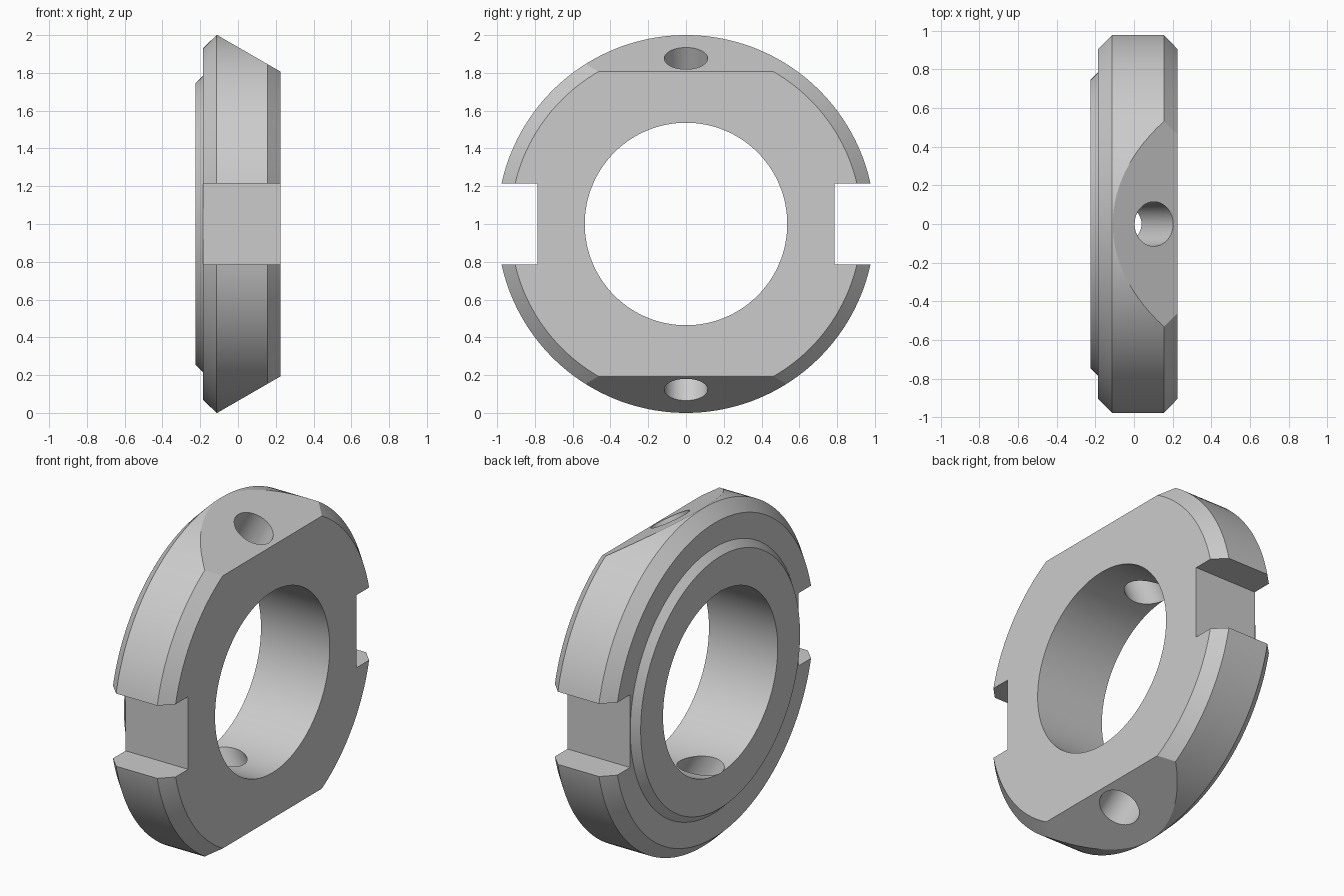
import bpy, bmesh, math
from mathutils import Matrix, Vector

old = bpy.data.objects.get("Cube")
if old:
    bpy.data.objects.remove(old, do_unlink=True)

SEGMENTS = 160
CENTRE = Vector((0, 0, 1))
TILT = math.radians(30)

steel = bpy.data.materials.new("plain_grey")
steel.use_nodes = True
grey = (0.6, 0.6, 0.6, 1)
steel.diffuse_color = grey
steel.node_tree.nodes["Principled BSDF"].inputs["Base Color"].default_value = grey


def make_object(name, bm):
    bmesh.ops.recalc_face_normals(bm, faces=bm.faces)
    mesh = bpy.data.meshes.new(name)
    bm.to_mesh(mesh)
    bm.free()
    mesh.materials.append(steel)
    obj = bpy.data.objects.new(name, mesh)
    bpy.context.collection.objects.link(obj)
    return obj


def box(name, size, matrix):
    bm = bmesh.new()
    bmesh.ops.create_cube(bm, size=1, matrix=matrix @ Matrix.Diagonal((*size, 1)))
    return make_object(name, bm)


def cylinder(name, radius, depth, matrix):
    bm = bmesh.new()
    bmesh.ops.create_cone(bm, cap_ends=True, segments=64, radius1=radius,
                          radius2=radius, depth=depth, matrix=matrix)
    return make_object(name, bm)


# Ring body: chamfered section (x, radius) turned about the x axis
section = [(-0.225, 0.536), (-0.225, 0.745), (-0.185, 0.785), (-0.185, 0.93),
           (-0.114, 1.0), (0.155, 1.0), (0.225, 0.93), (0.225, 0.536)]
bm = bmesh.new()
rings = []
for i in range(SEGMENTS):
    a = 2 * math.pi * i / SEGMENTS
    rings.append([bm.verts.new((x, r * math.sin(a), 1 + r * math.cos(a)))
                  for x, r in section])
for i in range(SEGMENTS):
    this, following = rings[i], rings[(i + 1) % SEGMENTS]
    for j in range(len(section)):
        k = (j + 1) % len(section)
        bm.faces.new((this[j], this[k], following[k], following[j]))
ring = make_object("slotted_lock_ring", bm)

cutters = []
# Wrench slots on both sides
for side, name in ((1, "back_slot_cutter"), (-1, "front_slot_cutter")):
    place = Matrix.Translation((0, side * 1.037, 1))
    cutters.append(box(name, (1, 0.5, 0.43), place))

# Slanted flats with a screw hole square to each, at top and bottom
for side, name in ((1, "top"), (-1, "bottom")):
    spin = Matrix.Rotation(side * TILT + (math.pi if side < 0 else 0), 4, 'Y')
    mouth = Vector((0.103, 0, 1 + side * 0.877))
    place = Matrix.Translation(mouth) @ spin
    cutters.append(box(name + "_flat_cutter", (2, 3, 0.6),
                       place @ Matrix.Translation((0, 0, 0.3))))
    cutters.append(cylinder(name + "_hole_cutter", 0.115, 1.0, place @
                            Matrix.Translation((0, 0, -0.3))))

# Apply the cuts
bpy.context.view_layer.objects.active = ring
for obj in bpy.context.selected_objects:
    obj.select_set(False)
ring.select_set(True)
for cutter in cutters:
    mod = ring.modifiers.new(cutter.name, 'BOOLEAN')
    mod.operation = 'DIFFERENCE'
    mod.solver = 'EXACT'
    mod.object = cutter
    bpy.ops.object.modifier_apply(modifier=mod.name)
for cutter in cutters:
    bpy.data.objects.remove(cutter, do_unlink=True)

bpy.ops.object.shade_smooth_by_angle(angle=math.radians(15))
